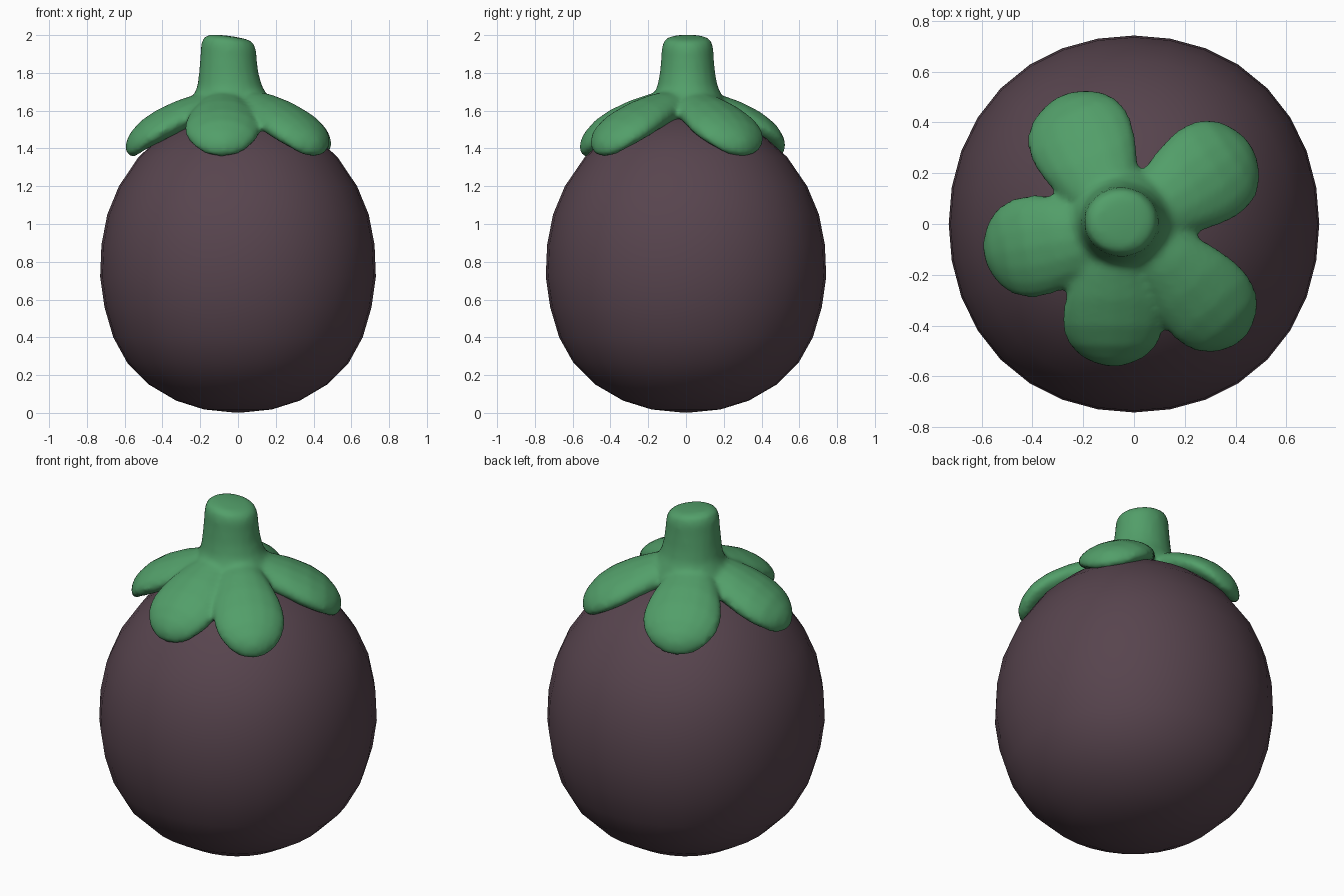
import bpy, bmesh, math
from mathutils import Vector

if "Cube" in bpy.data.objects:
    bpy.data.objects.remove(bpy.data.objects["Cube"])


def material(name, rgb):
    m = bpy.data.materials.new(name)
    m.diffuse_color = (*rgb, 1)
    m.use_nodes = True
    m.node_tree.nodes["Principled BSDF"].inputs["Base Color"].default_value = m.diffuse_color
    return m


def loft(bm, rings):
    """Skin a list of closed rings of points, closing both ends."""
    rows = [[bm.verts.new(p) for p in ring] for ring in rings]
    n = len(rows[0])
    for a, b in zip(rows, rows[1:]):
        for i in range(n):
            j = (i + 1) % n
            bm.faces.new((a[i], a[j], b[j], b[i]))
    bm.faces.new(rows[0][::-1])
    bm.faces.new(rows[-1])


def finish(bm, name, mat):
    bmesh.ops.recalc_face_normals(bm, faces=bm.faces[:])
    me = bpy.data.meshes.new(name)
    bm.to_mesh(me)
    bm.free()
    me.materials.append(mat)
    for p in me.polygons:
        p.use_smooth = True
    ob = bpy.data.objects.new(name, me)
    bpy.context.collection.objects.link(ob)
    return ob


def sample(table, t):
    """Linear lookup in a list of (key, value) pairs."""
    for (t0, v0), (t1, v1) in zip(table, table[1:]):
        if t <= t1:
            return v0 + (v1 - v0) * (t - t0) / (t1 - t0)
    return table[-1][1]


def circle(cx, cy, z, rx, ry, n, square=0.0, tilt=0.0):
    """Ring of points, optionally a little squarish or sloping along x."""
    ring = []
    for i in range(n):
        a = math.tau * i / n
        k = 1 + square * math.sin(2 * a) ** 2
        ring.append((cx + rx * k * math.cos(a), cy + ry * k * math.sin(a),
                     z - tilt * rx * math.cos(a)))
    return ring


purple = material("aubergine skin", (0.096, 0.058, 0.076))
green = material("leaf green", (0.085, 0.345, 0.142))

# fruit: turned egg shape, very slightly squared
profile = [(0.03, 0.003), (0.18, 0.018), (0.33, 0.065), (0.475, 0.15), (0.59, 0.265),
           (0.665, 0.40), (0.712, 0.56), (0.735, 0.72), (0.728, 0.89), (0.697, 1.05),
           (0.635, 1.20), (0.53, 1.355), (0.42, 1.455), (0.30, 1.53), (0.15, 1.585), (0.03, 1.60)]
bm = bmesh.new()
loft(bm, [circle(0, 0, z, r * 0.993, r * 1.01, 32, square=0.018) for r, z in profile])
finish(bm, "fruit_body", purple)

# calyx: five plump lobes, each from its own root to its tip
LOBES = [((-0.07, 0.02), (-0.285, 0.505), 0.215),
         ((0.0, 0.0), (0.455, 0.315), 0.21),
         ((0.03, -0.03), (0.425, -0.455), 0.195),
         ((-0.075, -0.03), (-0.085, -0.56), 0.205),
         ((-0.05, -0.03), (-0.59, -0.12), 0.205)]
WIDTH = [(0, 0.6), (0.25, 0.72), (0.4, 0.86), (0.55, 0.97), (0.65, 1), (0.75, 0.97),
         (0.84, 0.86), (0.92, 0.66), (0.97, 0.43), (1, 0.15)]
TOP = [(0, 1.72), (0.3, 1.69), (0.5, 1.655), (0.7, 1.605), (0.85, 1.55), (0.95, 1.49), (1, 1.44)]
THICK = [(0, 0.09), (0.7, 0.088), (0.9, 0.08), (0.97, 0.06), (1, 0.03)]
STEPS = [0, 0.15, 0.3, 0.4, 0.5, 0.6, 0.7, 0.78, 0.85, 0.91, 0.95, 0.98, 1]
bm = bmesh.new()
for root, tip, half in LOBES:
    root = Vector(root)
    span = Vector(tip) - root
    side = Vector((-span.y, span.x)).normalized()
    rings = []
    for t in STEPS:
        c, w, h = root + span * t, half * sample(WIDTH, t), sample(THICK, t)
        ring = []
        for i in range(16):
            a = math.tau * i / 16
            s = w * math.cos(a)
            p = c + side * s
            ring.append((p.x, p.y, sample(TOP, t) - h + h * math.sin(a) - 0.55 * s * s))
        rings.append(ring)
    loft(bm, rings)

# stem, flared where it meets the calyx, with a sloping top
STEM = [(1.56, 0.225), (1.64, 0.215), (1.68, 0.197), (1.73, 0.172), (1.80, 0.158),
        (1.88, 0.150), (1.94, 0.146), (1.975, 0.132), (1.99, 0.10), (1.996, 0.03)]
loft(bm, [circle(-0.03 - 0.02 * min(1, (z - 1.56) / 0.25), 0.008, z, r, r * 0.93, 20,
                 tilt=0.13 * max(0, (z - 1.8) / 0.2)) for z, r in STEM])
calyx = finish(bm, "calyx_and_stem", green)

# melt lobes and stem into one soft skin
remesh = calyx.modifiers.new("Remesh", 'REMESH')
remesh.mode = 'VOXEL'
remesh.voxel_size = 0.016
remesh.use_smooth_shade = True
smooth = calyx.modifiers.new("Smooth", 'SMOOTH')
smooth.factor = 0.5
smooth.iterations = 6
